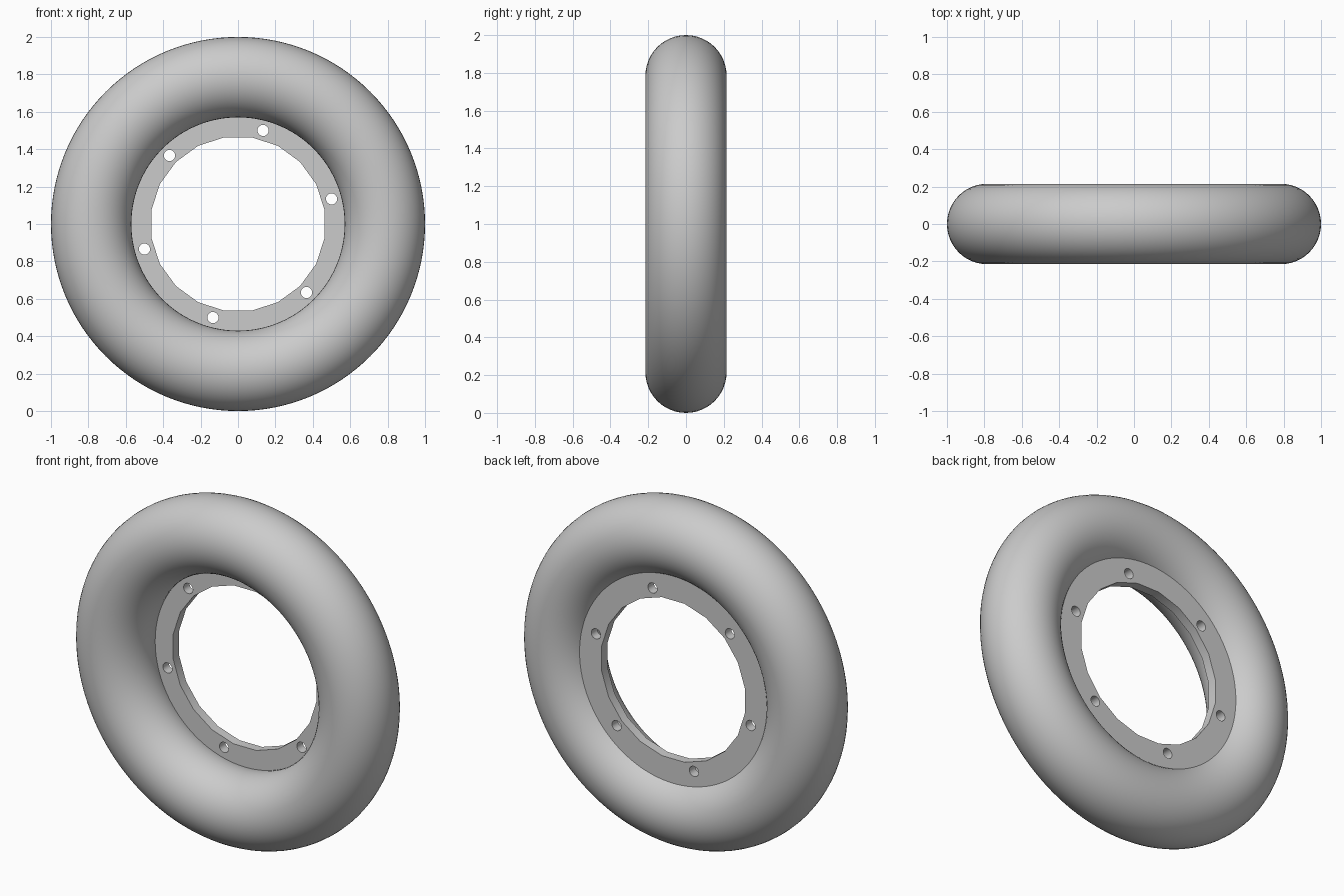
import bpy, bmesh, math
from mathutils import Matrix, Vector

if "Cube" in bpy.data.objects:
    bpy.data.objects.remove(bpy.data.objects["Cube"], do_unlink=True)

CENTRE = Vector((0, 0, 1))
MAJOR, MINOR = 0.785, 0.215
FACE_FRONT, FACE_BACK = 0.063, 0.118     # flange faces along y
BORE, FLANGE_OUTER = 0.469, 0.66         # flange edge is buried in the tube
BOLT_CIRCLE, HOLE_RADIUS = 0.518, 0.03

grey = bpy.data.materials.new("mid grey")
grey.use_nodes = True
colour = (0.6, 0.6, 0.6, 1)
grey.diffuse_color = colour
grey.node_tree.nodes["Principled BSDF"].inputs["Base Color"].default_value = colour


def make_object(name, bm):
    bmesh.ops.recalc_face_normals(bm, faces=bm.faces)
    mesh = bpy.data.meshes.new(name)
    bm.to_mesh(mesh)
    bm.free()
    mesh.materials.append(grey)
    obj = bpy.data.objects.new(name, mesh)
    obj.location = CENTRE
    bpy.context.collection.objects.link(obj)
    return obj


def select_only(obj):
    bpy.ops.object.select_all(action='DESELECT')
    obj.select_set(True)
    bpy.context.view_layer.objects.active = obj


def revolve(name, profile, steps, start=0.0):
    """Spin a closed (radius, y) profile around the y axis."""
    bm = bmesh.new()
    rings = []
    for i in range(steps):
        a = start + math.tau * i / steps
        rings.append([bm.verts.new((r * math.cos(a), y, r * math.sin(a))) for r, y in profile])
    n = len(profile)
    for i in range(steps):
        p, q = rings[i], rings[(i + 1) % steps]
        for j in range(n):
            k = (j + 1) % n
            bm.faces.new((p[j], p[k], q[k], q[j]))
    return make_object(name, bm)


# Round outer tube
circle = [(MAJOR + MINOR * math.cos(math.tau * i / 48), MINOR * math.sin(math.tau * i / 48))
          for i in range(48)]
tube = revolve("round_tube", circle, 128)
select_only(tube)
bpy.ops.object.shade_smooth()

# Flat mounting flange with a faceted bore, set towards the back
flange = revolve("mounting_flange",
                 [(BORE, FACE_FRONT), (FLANGE_OUTER, FACE_FRONT),
                  (FLANGE_OUTER, FACE_BACK), (BORE, FACE_BACK)],
                 20, math.pi / 20)

# Six bolt holes
bm = bmesh.new()
for i in range(6):
    a = math.radians(15 + 60 * i)
    place = Matrix.Translation((BOLT_CIRCLE * math.cos(a), (FACE_FRONT + FACE_BACK) / 2,
                                BOLT_CIRCLE * math.sin(a)))
    bmesh.ops.create_cone(bm, cap_ends=True, segments=20, radius1=HOLE_RADIUS,
                          radius2=HOLE_RADIUS, depth=0.2,
                          matrix=place @ Matrix.Rotation(math.pi / 2, 4, 'X'))
cutter = make_object("hole_cutter", bm)
cutter.hide_render = True
holes = flange.modifiers.new("bolt holes", 'BOOLEAN')
holes.operation = 'DIFFERENCE'
holes.solver = 'EXACT'
holes.object = cutter
select_only(flange)
bpy.ops.object.modifier_apply(modifier=holes.name)
bpy.data.objects.remove(cutter, do_unlink=True)
bpy.ops.object.shade_smooth_by_angle(angle=math.radians(30))
